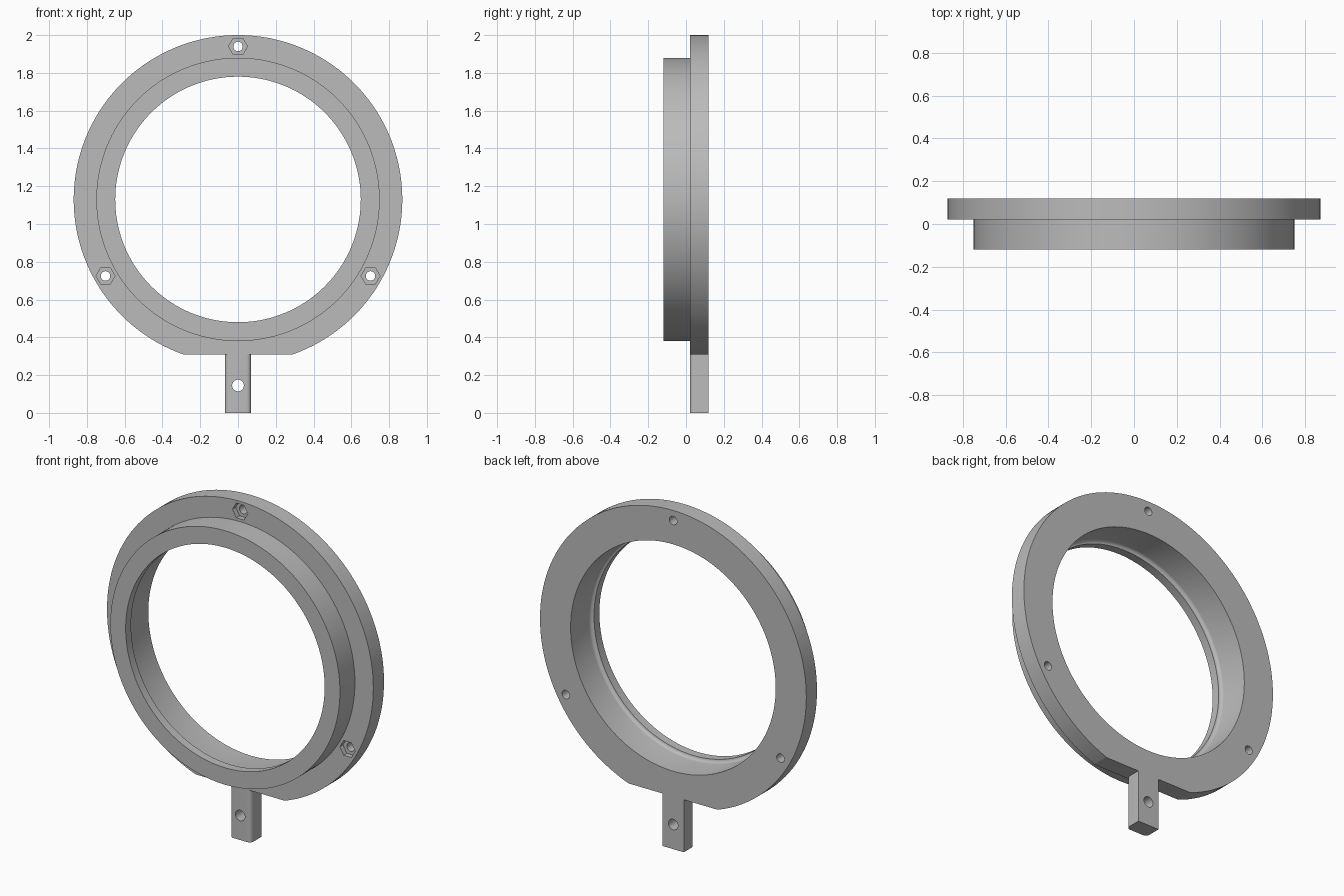
import bpy, bmesh, math
from mathutils import Matrix, Vector

if "Cube" in bpy.data.objects:
    bpy.data.objects.remove(bpy.data.objects["Cube"])

CENTRE = 1.13                 # height of the ring axis
FRONT, STEP, BACK = -0.12, 0.02, 0.12
BOLT_RADIUS = 0.81

grey = bpy.data.materials.new("plain grey")
grey.use_nodes = True
grey.diffuse_color = (0.5, 0.5, 0.5, 1)
grey.node_tree.nodes["Principled BSDF"].inputs["Base Color"].default_value = (0.5, 0.5, 0.5, 1)


def finish(name, bm):
    bmesh.ops.recalc_face_normals(bm, faces=bm.faces)
    mesh = bpy.data.meshes.new(name)
    bm.to_mesh(mesh)
    bm.free()
    mesh.materials.append(grey)
    obj = bpy.data.objects.new(name, mesh)
    bpy.context.collection.objects.link(obj)
    return obj


def lathe(name, profile, segments=144):
    """Revolve a closed (radius, y) profile around the ring axis."""
    bm = bmesh.new()
    rings = []
    for i in range(segments):
        a = math.tau * i / segments
        rings.append([bm.verts.new((r * math.sin(a), y, CENTRE + r * math.cos(a)))
                      for r, y in profile])
    n = len(profile)
    for i, ring in enumerate(rings):
        after = rings[(i + 1) % segments]
        for j in range(n):
            k = (j + 1) % n
            bm.faces.new((ring[j], ring[k], after[k], after[j]))
    return finish(name, bm)


def rod(name, x, z, radius, y0, y1, sides):
    """Prism lying along y, with corners pointing to the sides."""
    bm = bmesh.new()
    place = Matrix.Translation((x, (y0 + y1) / 2, z)) @ Matrix.Rotation(math.pi / 2, 4, 'X')
    bmesh.ops.create_cone(bm, cap_ends=True, segments=sides, radius1=radius,
                          radius2=radius, depth=y1 - y0,
                          matrix=place @ Matrix.Rotation(math.pi / 2, 4, 'Z'))
    return finish(name, bm)


def box(name, low, high):
    low, high = Vector(low), Vector(high)
    bm = bmesh.new()
    bmesh.ops.create_cube(bm, size=1, matrix=Matrix.Translation((low + high) / 2)
                          @ Matrix.Diagonal((*(high - low), 1)))
    return finish(name, bm)


def combine(target, other, operation):
    mod = target.modifiers.new(operation.lower(), 'BOOLEAN')
    mod.operation, mod.solver, mod.object = operation, 'EXACT', other
    bpy.context.view_layer.objects.active = target
    bpy.ops.object.modifier_apply(modifier=mod.name)
    bpy.data.objects.remove(other)


# Flanged ring with a wider rear bore and a rounded shoulder behind the front lip
shoulder = [(0.65 + 0.02 * math.sin(t), -0.05 - 0.02 * math.cos(t))
            for t in (math.pi / 2 * i / 5 for i in range(6))]
holder = lathe("ring_holder", [(0.65, FRONT), (0.75, FRONT), (0.75, STEP), (0.87, STEP),
                               (0.87, BACK), (0.67, BACK)] + shoulder[::-1])

# Flat along the bottom of the flange
combine(holder, box("flat_cutter", (-1, STEP - 0.2, -0.2), (1, 0.3, 0.31)), 'DIFFERENCE')

# Mounting stem with rounded front edges
stem = box("stem", (-0.07, STEP, 0), (0.07, BACK, 0.35))
bm = bmesh.new()
bm.from_mesh(stem.data)
front_edges = [e for e in bm.edges if all(v.co.y < STEP + 0.001 for v in e.verts)
               and abs(e.verts[0].co.z - e.verts[1].co.z) > 0.1]
bmesh.ops.bevel(bm, geom=front_edges, offset=0.025, segments=6, profile=0.5, affect='EDGES')
bm.to_mesh(stem.data)
bm.free()
combine(holder, stem, 'UNION')
combine(holder, rod("stem_hole", 0, 0.145, 0.031, -0.1, 0.3, 32), 'DIFFERENCE')

# Three bolt holes with hexagonal nut pockets in the flange front
for i in range(3):
    a = math.tau * i / 3
    x, z = BOLT_RADIUS * math.sin(a), CENTRE + BOLT_RADIUS * math.cos(a)
    combine(holder, rod("bolt_hole", x, z, 0.025, -0.1, 0.3, 32), 'DIFFERENCE')
    combine(holder, rod("nut_pocket", x, z, 0.05, -0.1, STEP + 0.03, 6), 'DIFFERENCE')

bpy.ops.object.select_all(action='DESELECT')
holder.select_set(True)
bpy.context.view_layer.objects.active = holder
bpy.ops.object.shade_smooth_by_angle(angle=math.radians(30))
